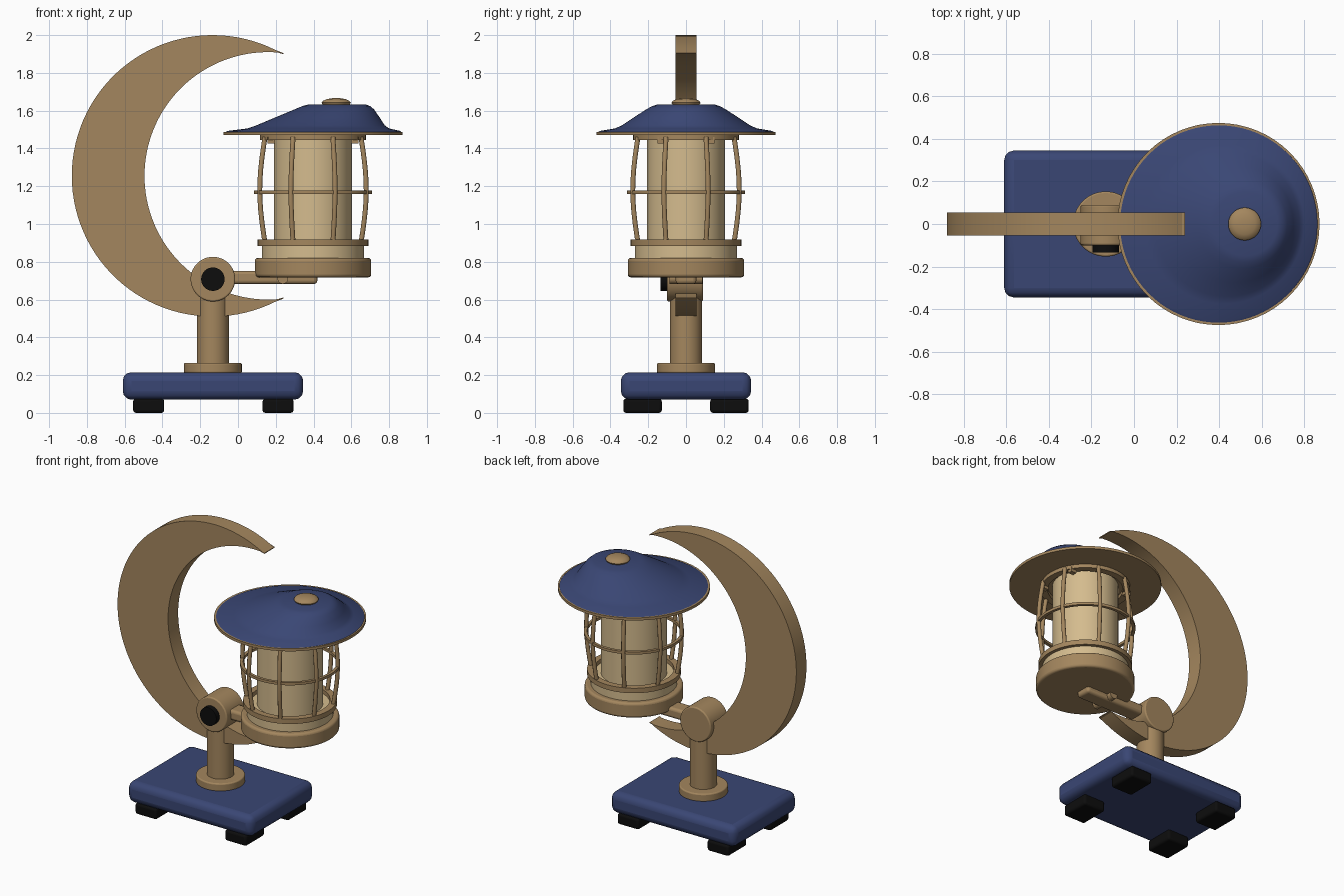
import bpy, bmesh, math
from mathutils import Vector

if "Cube" in bpy.data.objects:
    bpy.data.objects.remove(bpy.data.objects["Cube"])


def material(name, rgb):
    m = bpy.data.materials.new(name)
    m.diffuse_color = (*rgb, 1)
    m.use_nodes = True
    m.node_tree.nodes["Principled BSDF"].inputs["Base Color"].default_value = m.diffuse_color
    return m


BRASS = material("brass", (0.37, 0.24, 0.112))
BLUE = material("navy blue", (0.042, 0.062, 0.175))
CREAM = material("cream glass", (0.66, 0.50, 0.27))
BLACK = material("black rubber", (0.004, 0.004, 0.004))
LAMP_X, POST_X = 0.397, -0.133


def finish(name, bm, mat, bevel=0, segments=3, angle=35):
    bmesh.ops.recalc_face_normals(bm, faces=bm.faces)
    me = bpy.data.meshes.new(name)
    bm.to_mesh(me)
    bm.free()
    me.materials.append(mat)
    ob = bpy.data.objects.new(name, me)
    bpy.context.collection.objects.link(ob)
    if bevel:
        mod = ob.modifiers.new("bevel", 'BEVEL')
        mod.width, mod.segments = bevel, segments
        mod.limit_method = 'ANGLE'
    bpy.ops.object.select_all(action='DESELECT')
    ob.select_set(True)
    bpy.context.view_layer.objects.active = ob
    bpy.ops.object.shade_smooth_by_angle(angle=math.radians(angle))
    return ob


def box(name, lo, hi, mat, bevel=0):
    bm = bmesh.new()
    bmesh.ops.create_cube(bm, size=1)
    for v in bm.verts:
        v.co = [lo[i] + (v.co[i] + 0.5) * (hi[i] - lo[i]) for i in range(3)]
    return finish(name, bm, mat, bevel)


def loft(name, rings, mat, n=64, axis='Z', origin=(0, 0, 0), bevel=0, angle=35):
    """Capped stack of circles, each (centre x, radius, height along the axis)."""
    bm = bmesh.new()
    rows = []
    for cx, r, h in rings:
        row = []
        for i in range(n):
            a = 2 * math.pi * i / n
            p = Vector((cx + r * math.cos(a), r * math.sin(a), h))
            if axis == 'Y':
                p = Vector((p.x, p.z, p.y))
            row.append(bm.verts.new(p + Vector(origin)))
        rows.append(row)
    for a, b in zip(rows, rows[1:]):
        for i in range(n):
            j = (i + 1) % n
            bm.faces.new((a[i], a[j], b[j], b[i]))
    bm.faces.new(rows[0])
    bm.faces.new(rows[-1])
    return finish(name, bm, mat, bevel, angle=angle)


def disc(name, x, r, z0, z1, mat, bevel=0):
    return loft(name, [(x, r, z0), (x, r, z1)], mat, bevel=bevel)


def hoop(name, r_in, r_out, z0, z1):
    """Flat-sided ring around the lamp axis."""
    bm = bmesh.new()
    n = 64
    prof = [(r_in, z0), (r_out, z0), (r_out, z1), (r_in, z1)]
    rows = [[bm.verts.new((LAMP_X + r * math.cos(2 * math.pi * i / n),
                           r * math.sin(2 * math.pi * i / n), z)) for r, z in prof]
            for i in range(n)]
    for i in range(n):
        a, b = rows[i], rows[(i + 1) % n]
        for k in range(4):
            m = (k + 1) % 4
            bm.faces.new((a[k], a[m], b[m], b[k]))
    return finish(name, bm, BRASS)


# Base slab and feet
box("base", (-0.61, -0.345, 0.07), (0.345, 0.345, 0.215), BLUE, 0.045)
for x in (-0.473, 0.212):
    for y in (-0.23, 0.23):
        box("foot", (x - 0.082, y - 0.102, 0), (x + 0.082, y + 0.102, 0.075), BLACK, 0.015)

# Post and hinge
disc("post_collar", POST_X, 0.153, 0.21, 0.265, BRASS, 0.008)
disc("post", POST_X, 0.085, 0.24, 0.68, BRASS)
hinge_at = (POST_X, 0, 0.708)
loft("hinge", [(0, 0.118, -0.1), (0, 0.118, 0.09)], BRASS, axis='Y', origin=hinge_at, bevel=0.008)
loft("hinge_knob", [(0, 0.062, -0.135), (0, 0.062, -0.09)], BLACK, axis='Y', origin=hinge_at)

# Arm holding the lamp, with cross pin
box("arm", (-0.1, -0.055, 0.682), (0.42, 0.055, 0.752), BRASS, 0.018)
loft("arm_pin", [(0, 0.028, -0.087), (0, 0.028, 0.087)], BRASS, n=24, axis='Y',
     origin=(0.237, 0, 0.711))

# Crescent: outer arc and inner arc meeting at two tips
CX, CZ, R = -0.135, 1.255, 0.745
IX, IR = 0.16, 0.655
outer_end = math.atan2(0.645, 0.375)
inner_end = math.atan2(0.645, 0.08)
bm = bmesh.new()
N = 72
rows = []
for i in range(N + 1):
    t = i / N
    a = outer_end + t * 2 * (math.pi - outer_end)
    b = inner_end + t * 2 * (math.pi - inner_end)
    o = (CX + R * math.cos(a), CZ + R * math.sin(a))
    q = (IX + IR * math.cos(b), CZ + IR * math.sin(b))
    rows.append([bm.verts.new((p[0], y, p[1]))
                 for p, y in ((o, -0.055), (o, 0.055), (q, 0.055), (q, -0.055))])
for a, b in zip(rows, rows[1:]):
    for k in range(4):
        m = (k + 1) % 4
        bm.faces.new((a[k], a[m], b[m], b[k]))
bm.faces.new(rows[0])
bm.faces.new(rows[-1])
bmesh.ops.remove_doubles(bm, verts=bm.verts, dist=0.0005)
finish("crescent", bm, BRASS)

# Lamp base, glass and cage hoops
disc("lamp_base", LAMP_X, 0.308, 0.718, 0.82, BRASS, 0.015)
disc("lamp_collar", LAMP_X, 0.27, 0.81, 0.89, CREAM)
disc("lamp_glass", LAMP_X, 0.206, 0.88, 1.475, CREAM)
hoop("lower_hoop", 0.25, 0.293, 0.884, 0.918)
hoop("middle_hoop", 0.293, 0.313, 1.16, 1.178)
hoop("upper_hoop", 0.235, 0.28, 1.445, 1.475)

# Eight bulging cage ribs
for i in range(8):
    a = math.radians(22.5 + 45 * i)
    cu = bpy.data.curves.new("cage_rib", 'CURVE')
    cu.dimensions = '3D'
    cu.bevel_depth, cu.bevel_resolution = 0.014, 2
    cu.use_fill_caps = True
    sp = cu.splines.new('POLY')
    sp.points.add(10)
    for k, p in enumerate(sp.points):
        t = k / 10
        r = 0.275 + 0.03 * math.sin(math.pi * t)
        p.co = (LAMP_X + r * math.cos(a), r * math.sin(a), 0.9 + 0.56 * t, 1)
    cu.materials.append(BRASS)
    bpy.context.collection.objects.link(bpy.data.objects.new("cage_rib", cu))

# Small clips under the upper hoop
for sx in (-1, 1):
    for sy in (-1, 1):
        x, y = LAMP_X + sx * 0.22, sy * 0.135
        box("hoop_clip", (x - 0.02, y - 0.016, 1.425), (x + 0.02, y + 0.016, 1.46), BRASS)

# Roof: brass rim plate, off-centre blue cap and finial
disc("roof_rim", LAMP_X, 0.475, 1.47, 1.488, BRASS)
loft("roof", [(LAMP_X, 0.467, 1.486), (0.402, 0.455, 1.493), (0.425, 0.375, 1.506),
              (0.437, 0.34, 1.522), (0.474, 0.275, 1.565), (0.51, 0.21, 1.607),
              (0.52, 0.18, 1.624), (0.525, 0.15, 1.633)], BLUE, n=80, angle=50)
loft("roof_finial", [(0.52, 0.068, 1.625), (0.52, 0.077, 1.642), (0.52, 0.07, 1.652),
                     (0.52, 0.05, 1.661), (0.52, 0.022, 1.666)], BRASS, n=40, angle=60)
